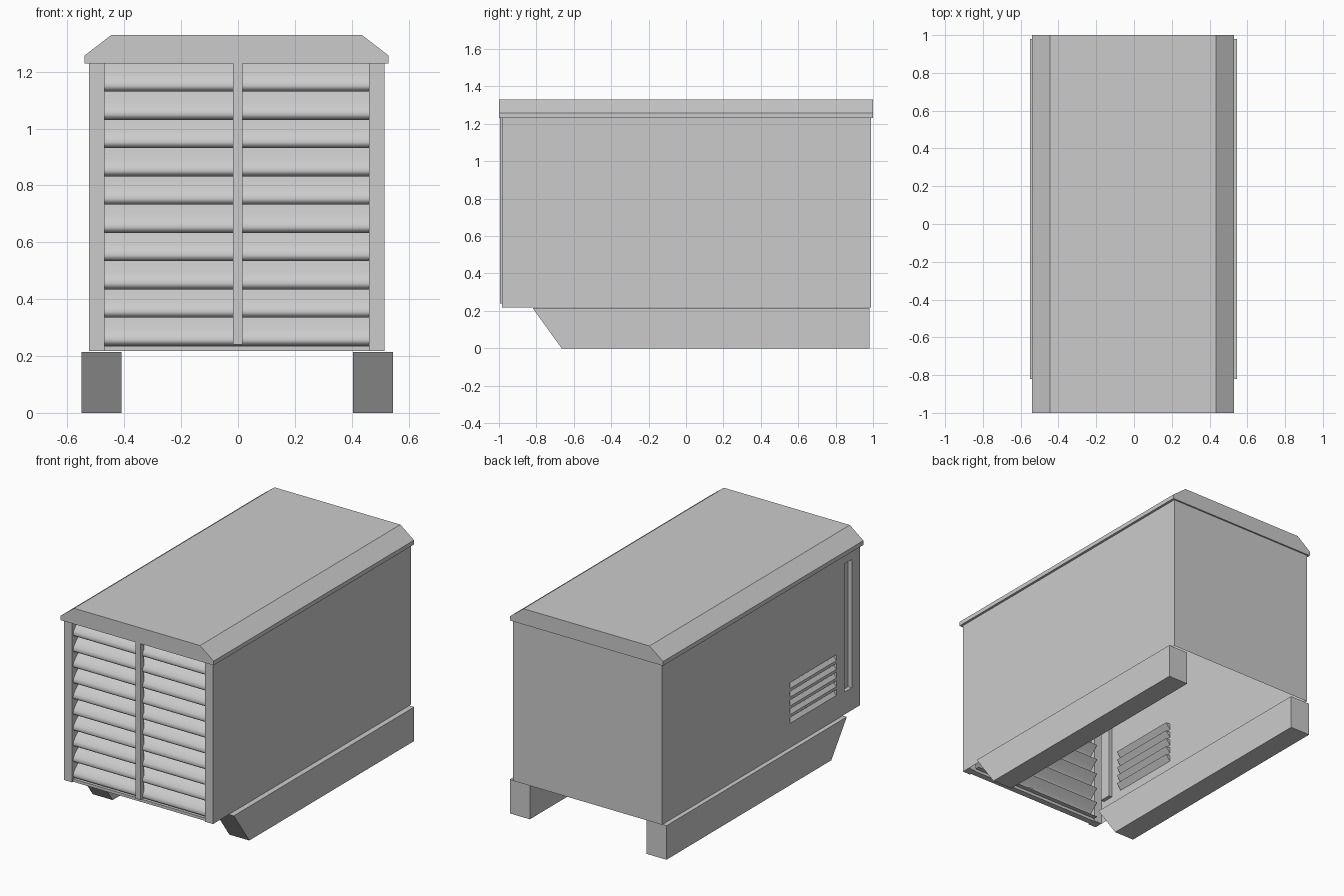
import bpy
import math

if "Cube" in bpy.data.objects:
    bpy.data.objects.remove(bpy.data.objects["Cube"])

XL, XR = -0.525, 0.515        # side wall planes
YF, YB = -0.985, 0.99         # front and back planes
ZB, ZT = 0.218, 1.23          # wall bottom and top


def mesh(name, verts, faces):
    me = bpy.data.meshes.new(name)
    me.from_pydata(verts, [], faces)
    me.update()
    ob = bpy.data.objects.new(name, me)
    bpy.context.collection.objects.link(ob)
    return ob


def loft(name, a, b, closed=True, caps=True):
    """Skin between two matching outlines."""
    n = len(a)
    faces = [(i, (i + 1) % n, n + (i + 1) % n, n + i) for i in range(n if closed else n - 1)]
    if caps:
        faces += [tuple(range(n))[::-1], tuple(range(n, 2 * n))]
    ob = mesh(name, a + b, faces)
    if closed and caps:
        import bmesh
        bm = bmesh.new()
        bm.from_mesh(ob.data)
        bmesh.ops.recalc_face_normals(bm, faces=bm.faces)
        bm.to_mesh(ob.data)
        bm.free()
    return ob


def along_x(name, prof, x0, x1, **kw):
    return loft(name, [(x0, y, z) for y, z in prof], [(x1, y, z) for y, z in prof], **kw)


def along_y(name, prof, y0, y1, **kw):
    return loft(name, [(x, y0, z) for x, z in prof], [(x, y1, z) for x, z in prof], **kw)


def box(name, x0, x1, y0, y1, z0, z1):
    return along_y(name, [(x0, z0), (x1, z0), (x1, z1), (x0, z1)], y0, y1)


# roof with chamfered long edges
along_y("roof", [(-0.54, ZT), (0.53, ZT), (0.53, 1.257), (0.435, 1.33),
                 (-0.445, 1.33), (-0.54, 1.257)], -1, 1)

# skids with a raked front end
skid = [(-0.82, 0.215), (-0.665, 0), (0.98, 0), (0.98, 0.215)]
along_x("left_skid", skid, -0.55, -0.41)
along_x("right_skid", skid, 0.405, 0.545)

# thin sheet walls: right and back (the underside is open)
mesh("right_and_back_wall",
     [(XR, YF, ZB), (XR, YB, ZB), (XL, YB, ZB), (XR, YF, ZT), (XR, YB, ZT), (XL, YB, ZT)],
     [(0, 1, 4, 3), (1, 2, 5, 4)])

# left wall sheet with openings for the handle recess and vent slits
recess = (-0.905, -0.83, 0.36, 1.17)
slits = [(-0.75, -0.29, 0.37 + 0.055 * i, 0.407 + 0.055 * i) for i in range(5)]
holes = [recess] + slits
ys = sorted({YF, YB} | {v for h in holes for v in h[:2]})
zs = sorted({ZB, ZT} | {v for h in holes for v in h[2:]})
verts = [(XL, y, z) for y in ys for z in zs]
faces = []
for i in range(len(ys) - 1):
    for j in range(len(zs) - 1):
        cy, cz = (ys[i] + ys[i + 1]) / 2, (zs[j] + zs[j + 1]) / 2
        if not any(h[0] < cy < h[1] and h[2] < cz < h[3] for h in holes):
            k, m = i * len(zs) + j, len(zs)
            faces.append((k, k + 1, k + m + 1, k + m))
mesh("left_wall", verts, faces)

# recess pan, open to the outside
y0, y1, z0, z1 = recess
rim = [(y0, z0), (y1, z0), (y1, z1), (y0, z1)]
mesh("side_recess", [(XL, y, z) for y, z in rim] + [(XL + 0.025, y, z) for y, z in rim],
     [(i, (i + 1) % 4, 4 + (i + 1) % 4, 4 + i) for i in range(4)] + [(4, 5, 6, 7)])

# wedge-shaped vent slits
for y0, y1, z0, z1 in slits:
    tri = [(XL, z0), (XL + 0.03, z1), (XL, z1)]
    mesh("vent_slit", [(x, y, z) for y in (y0, y1) for x, z in tri],
         [(0, 1, 4, 3), (1, 2, 5, 4), (0, 1, 2), (3, 4, 5)])

# front frame
box("left_post", XL, -0.47, YF, YF + 0.055, ZB, ZT)
box("right_post", 0.46, XR, YF, YF + 0.055, ZB, ZT)
box("bottom_rail", -0.47, 0.46, YF + 0.01, YF + 0.05, ZB, 0.236)
box("centre_bar", -0.018, 0.015, -0.995, -0.96, 0.24, ZT)

# curved front louvres
pitch = (ZT - 0.236) / 10
blade = [(-0.905, 0.0), (-0.955, 0.0), (-0.97, 0.008), (-0.975, 0.02),
         (-0.968, 0.038), (-0.95, 0.06), (-0.905, pitch)]
for i in range(10):
    ob = along_x("louvre", [(y, z + 0.236 + pitch * i) for y, z in blade], -0.47, 0.46,
                 closed=False, caps=False)
    bpy.ops.object.select_all(action='DESELECT')
    ob.select_set(True)
    bpy.context.view_layer.objects.active = ob
    bpy.ops.object.shade_smooth_by_angle(angle=math.radians(45))
